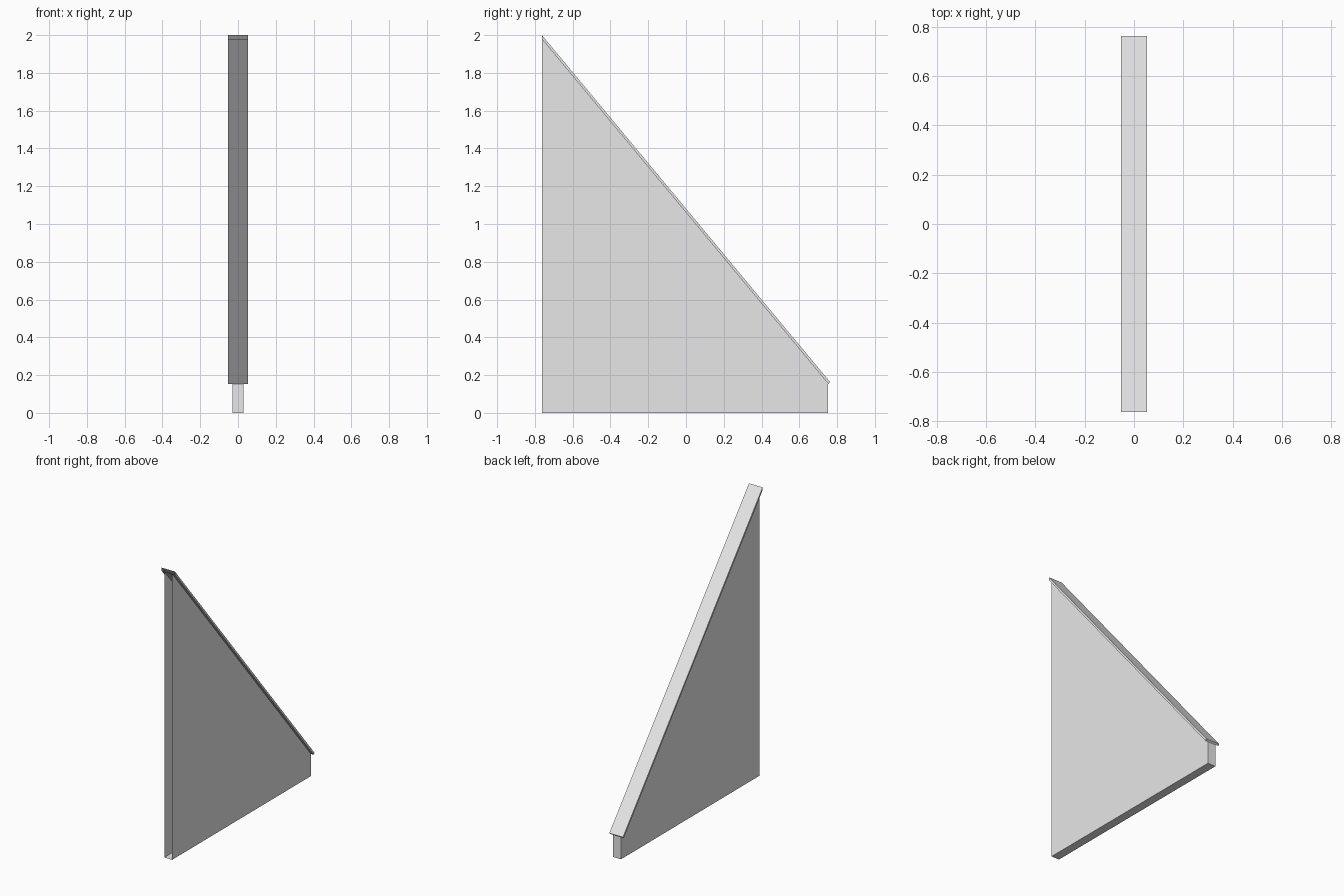
import bpy
import bmesh
from mathutils import Vector

cube = bpy.data.objects.get("Cube")
if cube:
    bpy.data.objects.remove(cube, do_unlink=True)

grey = bpy.data.materials.new("light grey")
grey.use_nodes = True
colour = (0.8, 0.8, 0.8, 1)
grey.diffuse_color = colour
grey.node_tree.nodes["Principled BSDF"].inputs["Base Color"].default_value = colour


def side_profile_shell(name, profile, half_width, open_normals):
    """Extrude a (y, z) profile across x, leaving the given sides open."""
    bm = bmesh.new()
    side = bm.faces.new([bm.verts.new((-half_width, y, z)) for y, z in profile])
    grown = bmesh.ops.extrude_face_region(bm, geom=[side], use_keep_orig=True)
    verts = [v for v in grown["geom"] if isinstance(v, bmesh.types.BMVert)]
    bmesh.ops.translate(bm, verts=verts, vec=(2 * half_width, 0, 0))
    bmesh.ops.recalc_face_normals(bm, faces=bm.faces)
    bm.normal_update()
    opened = [f for f in bm.faces
              if any(f.normal.dot(n) > 0.99 for n in open_normals)]
    bmesh.ops.delete(bm, geom=opened, context='FACES')
    mesh = bpy.data.meshes.new(name)
    bm.to_mesh(mesh)
    bm.free()
    mesh.materials.append(grey)
    obj = bpy.data.objects.new(name, mesh)
    bpy.context.collection.objects.link(obj)
    return obj


front, back = -0.763, 0.753
top_z, low_z = 1.979, 0.154
forward = Vector((0, -1, 0))
slope = Vector((0, back - front, low_z - top_z)).normalized()
up_slope = Vector((0, -slope.z, slope.y))

# Hollow wall panel: open at the front and beneath the sloping cap
side_profile_shell(
    "wall_panel",
    [(front, 0), (back, 0), (back, low_z), (front, top_z)],
    0.03, [forward, up_slope])

# Wider cap along the slope: cut upright at the front, square at the low end
thickness = 0.0135
tip = Vector((0, back, low_z)) + up_slope * thickness
side_profile_shell(
    "sloping_cap",
    [(front, top_z), (back, low_z), (tip.y, tip.z), (front, 2.0)],
    0.052, [forward])
